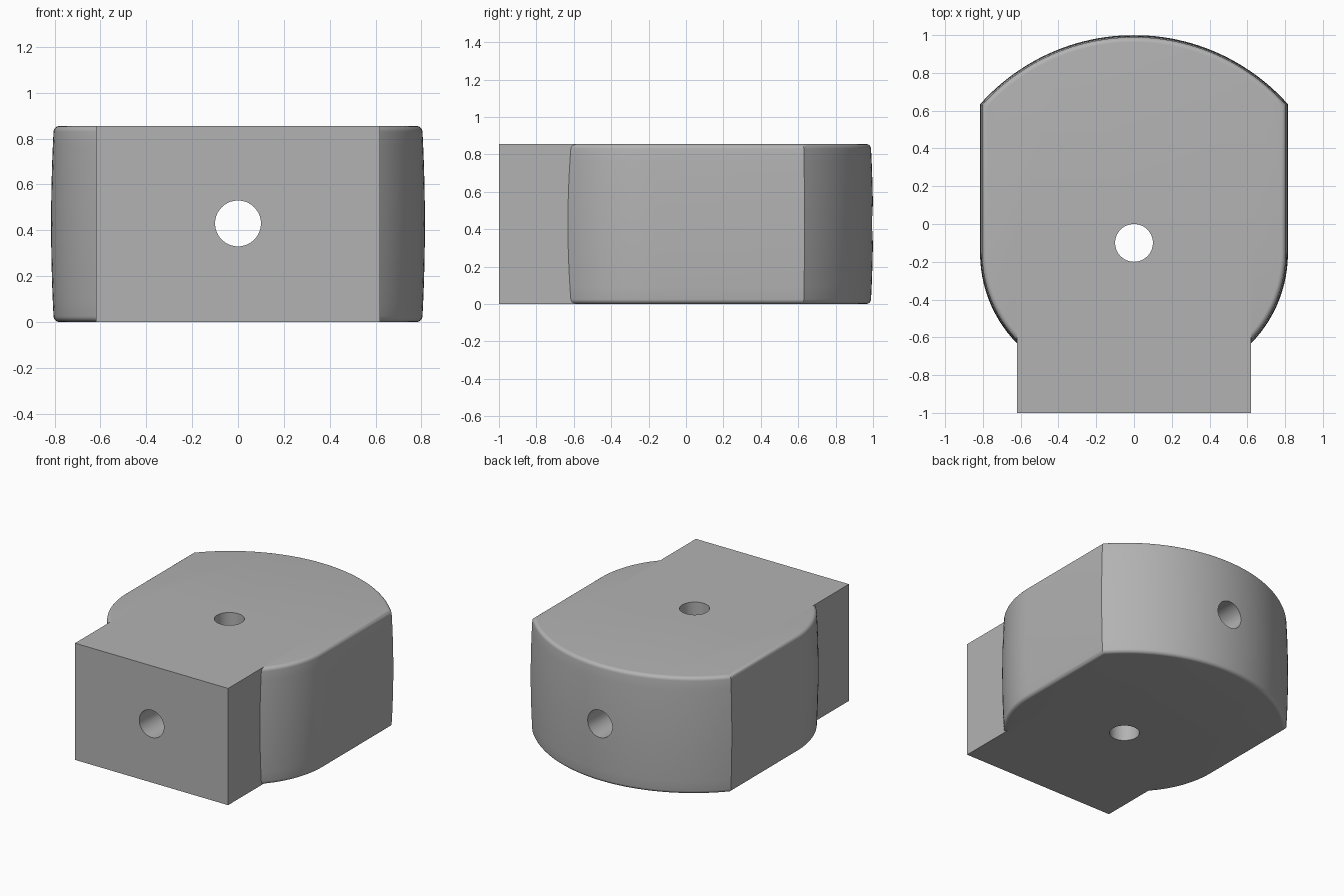
import bpy
import bmesh
import math
from mathutils import Matrix

if "Cube" in bpy.data.objects:
    bpy.data.objects.remove(bpy.data.objects["Cube"], do_unlink=True)

HEIGHT = 0.855
HALF_WIDTH = 0.815      # widest point of the rounded body
BACK_RADIUS = 1.09      # broad arc across the back
SHOULDER_RADIUS = 0.68  # arcs running in to the front block
SHOULDER_Y = -0.155
BULGE = 0.012           # slight outward bow of the side walls
FILLET = 0.025          # rounding of the top and bottom rims

grey = bpy.data.materials.new("plain grey")
grey.diffuse_color = (0.45, 0.45, 0.45, 1)
grey.use_nodes = True
grey.node_tree.nodes["Principled BSDF"].inputs["Base Color"].default_value = (0.45, 0.45, 0.45, 1)


def make_object(name, bm):
    bmesh.ops.recalc_face_normals(bm, faces=bm.faces)
    mesh = bpy.data.meshes.new(name)
    bm.to_mesh(mesh)
    bm.free()
    mesh.materials.append(grey)
    obj = bpy.data.objects.new(name, mesh)
    bpy.context.collection.objects.link(obj)
    return obj


def outline(inset):
    """Plan of the body, moved inwards by the inset, counter-clockwise."""
    side = HALF_WIDTH - inset
    r = SHOULDER_RADIUS - inset
    right = []
    for i in range(17):                       # shoulder arc up to the side wall
        a = math.radians(-56 * (1 - i / 16))
        right.append((side - r + r * math.cos(a), SHOULDER_Y + r * math.sin(a)))
    back_r = BACK_RADIUS - inset
    start = math.acos(side / back_r)
    for i in range(25):                       # half of the back arc
        a = start + (math.pi / 2 - start) * i / 24
        right.append((back_r * math.cos(a), 1 - BACK_RADIUS + back_r * math.sin(a)))
    return right + [(-x, y) for x, y in reversed(right[:-1])]


# Rounded body: outlines stacked from bottom to top
layers = []
for i in range(7):                            # bottom rim
    a = math.pi / 2 * (1 - i / 6)
    layers.append((FILLET * (1 - math.sin(a)), FILLET * (1 - math.cos(a))))
layers = [(FILLET * (1 - math.cos(math.pi / 2 * i / 6)),
           FILLET * (1 - math.sin(math.pi / 2 * i / 6))) for i in range(7)]
wall = HEIGHT - 2 * FILLET
layers += [(FILLET + wall * i / 12, 0) for i in range(1, 12)]
layers += [(HEIGHT - z, d) for z, d in reversed(layers[:7])]

bm = bmesh.new()
rings = []
for z, d in layers:
    bow = BULGE * (2 * z / HEIGHT - 1) ** 2
    rings.append([bm.verts.new((x, y, z)) for x, y in outline(d + bow)])
count = len(rings[0])
for low, high in zip(rings, rings[1:]):
    for i in range(count):
        j = (i + 1) % count
        bm.faces.new((low[i], low[j], high[j], high[i]))
bm.faces.new(rings[0][::-1])
bm.faces.new(rings[-1])
body = make_object("body", bm)

# Square block at the front
bm = bmesh.new()
bmesh.ops.create_cube(bm, size=1, matrix=Matrix.Translation((0, -0.5, HEIGHT / 2))
                      @ Matrix.Diagonal((1.24, 1.0, HEIGHT, 1)))
block = make_object("front_block", bm)


# Round cutters for the two through holes
def cutter(name, location, rotation):
    bm = bmesh.new()
    bmesh.ops.create_cone(bm, cap_ends=True, segments=64, radius1=0.1, radius2=0.1, depth=3,
                          matrix=Matrix.Translation(location) @ rotation)
    return make_object(name, bm)


vertical = cutter("vertical_hole_cutter", (0, -0.1, HEIGHT / 2), Matrix.Identity(4))
lengthwise = cutter("lengthwise_hole_cutter", (0, 0, 0.43), Matrix.Rotation(math.pi / 2, 4, "X"))

# Join the block and bore the holes
for helper, operation in ((block, "UNION"), (vertical, "DIFFERENCE"), (lengthwise, "DIFFERENCE")):
    mod = body.modifiers.new(helper.name, "BOOLEAN")
    mod.operation = operation
    mod.solver = "EXACT"
    mod.object = helper
bpy.context.view_layer.objects.active = body
body.select_set(True)
for mod in list(body.modifiers):
    bpy.ops.object.modifier_apply(modifier=mod.name)
for helper in (block, vertical, lengthwise):
    bpy.data.objects.remove(helper, do_unlink=True)

bpy.ops.object.select_all(action="DESELECT")
body.select_set(True)
bpy.context.view_layer.objects.active = body
bpy.ops.object.shade_smooth_by_angle(angle=math.radians(30))
